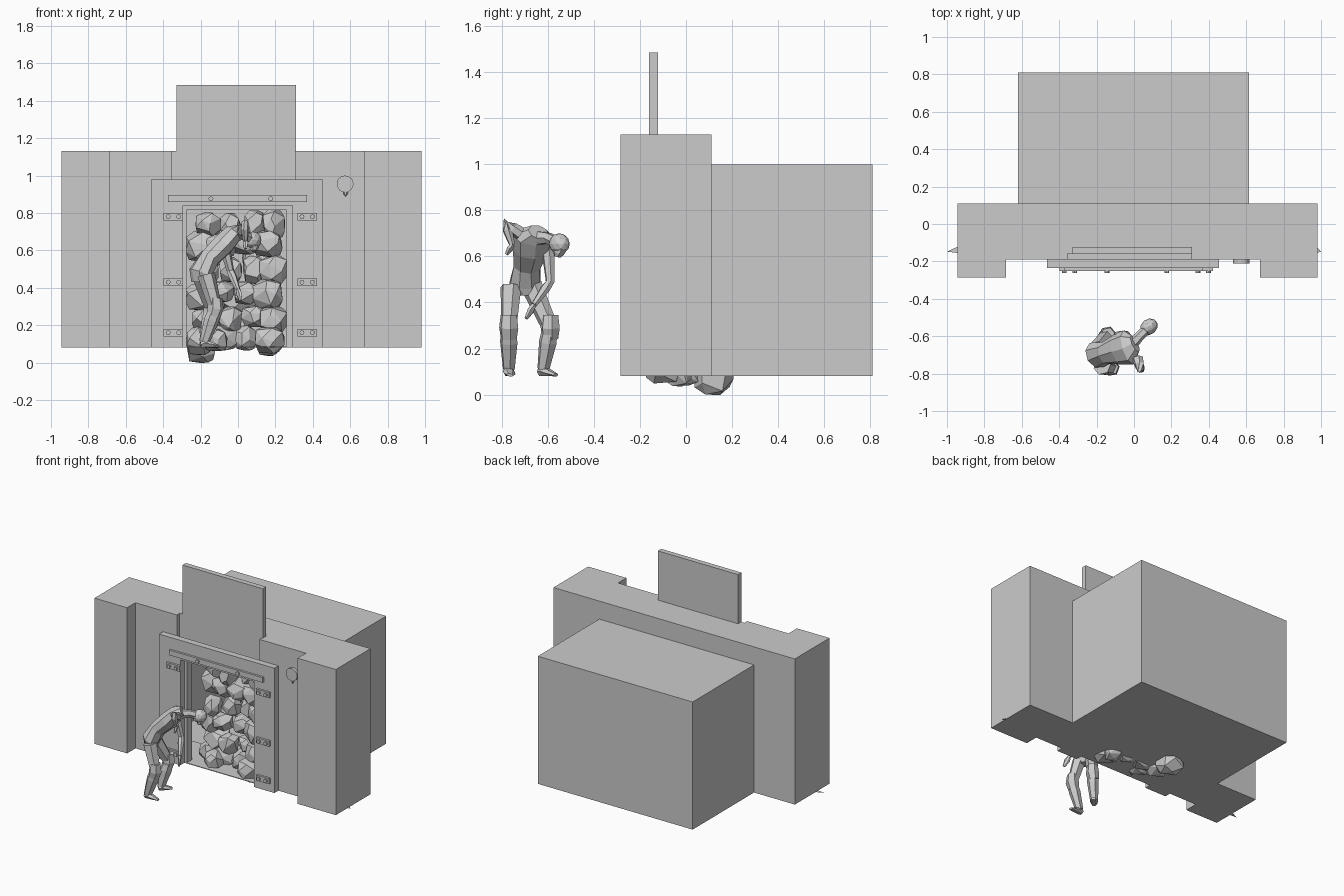
import bpy, bmesh, math, random
from mathutils import Vector, Matrix

if "Cube" in bpy.data.objects:
    bpy.data.objects.remove(bpy.data.objects["Cube"])

random.seed(11)


def finish(name, bm):
    bmesh.ops.recalc_face_normals(bm, faces=bm.faces[:])
    me = bpy.data.meshes.new(name)
    bm.to_mesh(me)
    bm.free()
    ob = bpy.data.objects.new(name, me)
    bpy.context.collection.objects.link(ob)
    return ob


def prism(name, outline, lo, hi):
    """Extrude an xy outline from z=lo to z=hi."""
    bm = bmesh.new()
    face = bm.faces.new([bm.verts.new((x, y, lo)) for x, y in outline])
    new = bmesh.ops.extrude_face_region(bm, geom=[face])["geom"]
    bmesh.ops.translate(bm, vec=(0, 0, hi - lo),
                        verts=[v for v in new if isinstance(v, bmesh.types.BMVert)])
    return finish(name, bm)


def box(name, x0, x1, y0, y1, z0, z1):
    return prism(name, [(x0, y0), (x1, y0), (x1, y1), (x0, y1)], z0, z1)


def disc(name, x, z, r, y0, y1, n=8):
    bm = bmesh.new()
    m = Matrix.Translation((x, (y0 + y1) / 2, z)) @ Matrix.Rotation(math.pi / 2, 4, 'X')
    bmesh.ops.create_cone(bm, cap_ends=True, segments=n, radius1=r, radius2=r,
                          depth=abs(y1 - y0), matrix=m)
    return finish(name, bm)


def cut(ob, *cutters):
    for c in cutters:
        c.hide_render = True
        mod = ob.modifiers.new("cut", 'BOOLEAN')
        mod.operation, mod.object, mod.solver = 'DIFFERENCE', c, 'EXACT'
        bpy.context.view_layer.objects.active = ob
        bpy.ops.object.modifier_apply(modifier=mod.name)
        bpy.data.objects.remove(c)


def loft(name, rings, n=6, side=None):
    """Tube through (point, width radius, depth radius) rings."""
    bm = bmesh.new()
    pts = [Vector(r[0]) for r in rings]
    loops = []
    for i, (_, a, b) in enumerate(rings):
        t = (pts[min(i + 1, len(pts) - 1)] - pts[max(i - 1, 0)]).normalized()
        u = Vector(side or (0.65, -0.75, 0.02))
        u = (u - t * u.dot(t)).normalized()
        w = t.cross(u)
        loops.append([bm.verts.new(pts[i] + u * a * math.cos(k * math.tau / n)
                                   + w * b * math.sin(k * math.tau / n)) for k in range(n)])
    for p, q in zip(loops, loops[1:]):
        for k in range(n):
            bm.faces.new((p[k], p[(k + 1) % n], q[(k + 1) % n], q[k]))
    bm.faces.new(loops[0])
    bm.faces.new(loops[-1])
    return finish(name, bm)


# front wall with projecting side pillars, doorway and sign recess
wall = prism("wall", [(-.945, -.285), (-.685, -.285), (-.685, -.19), (.675, -.19),
                      (.675, -.285), (.98, -.285), (.98, .11), (-.945, .11)], .08, 1.13)
cut(wall, box("sign_recess", -.355, .305, -.3, -.157, .95, 1.3),
    box("cavity", -.61, .605, -.13, .2, .085, .94),
    box("doorway", -.275, .26, -.4, -.1, .085, .815))

# rear block, a shell open towards the doorway
rear = box("rear_block", -.62, .615, .11, .81, .08, 1.0)
bm = bmesh.new()
bm.from_mesh(rear.data)
bmesh.ops.delete(bm, geom=[f for f in bm.faces if f.calc_center_median().y < .12],
                 context='FACES')
bm.to_mesh(rear.data)
bm.free()

# sign board standing above the door
box("sign_board", -.33, .31, -.16, -.122, .98, 1.485)

# door frame
frame = box("door_frame", -.465, .455, -.235, -.188, .08, .98)
cut(frame, box("frame_opening", -.295, .292, -.3, -.1, .0, .84))

# lintel bar and hinge plates with bolts
box("lintel_bar", -.375, .37, -.25, -.235, .858, .895)
for x in (-.145, .175):
    disc("lintel_bolt", x, .876, .013, -.262, -.248)
for z in (.78, .43, .16):
    for x in (-.345, .37):
        box("hinge_plate", x - .052, x + .052, -.25, -.235, z - .02, z + .02)
        for d in (-.028, .028):
            disc("hinge_bolt", x + d, z, .013, -.262, -.248)

# alarm lamp with small drop below
disc("alarm_lamp", .573, .955, .045, -.21, -.188, 16)
drop = loft("lamp_drop", [((.575, -.2, .92), .012, .008), ((.575, -.2, .903), .012, .008),
                          ((.575, -.2, .889), .002, .002)], side=(1, 0, 0))

# tips of the ground sheet showing at both ends
for sx, inner in ((-1, -.94), (1, .975)):
    bm = bmesh.new()
    bm.faces.new([bm.verts.new(p) for p in
                  ((inner, -.12, .082), (sx, -.148, .08), (inner, -.155, .082))])
    finish("ground_tip", bm)


# faceted boulders blocking the doorway
def rock(c, r):
    bm = bmesh.new()
    s = Vector([random.uniform(.82, 1.12) for _ in range(3)])
    for k in range(20):
        h = 1 - 2 * (k + .5) / 20
        a = k * 2.4 + random.uniform(-.35, .35)
        q = math.sqrt(1 - h * h)
        d = Vector((q * math.cos(a), q * math.sin(a), h + random.uniform(-.12, .12)))
        d *= r / max(.72, sum(abs(e) ** 4 for e in d) ** .25)
        bm.verts.new(Vector(c) + Vector((d.x * s.x, d.y * s.y, d.z * s.z)))
    bmesh.ops.convex_hull(bm, input=bm.verts[:])
    bmesh.ops.delete(bm, geom=[v for v in bm.verts if not v.link_faces], context='VERTS')
    bmesh.ops.dissolve_limit(bm, angle_limit=math.radians(16),
                             verts=bm.verts[:], edges=bm.edges[:])
    finish("boulder", bm)


for row in range(6):
    shift = .03 if row % 2 else -.02
    for x in (-.19, -.07, .06, .18):
        z = .12 + row * .122 + random.uniform(-.02, .02) + (.02 if x > 0 and row > 3 else 0)
        y = random.uniform(-.06, .03)
        r = random.uniform(.062, .08)
        rock((max(-.2, min(.19, x + shift)), y, min(z, .74)), r)
for c, r in (((-.2, .12, .09), .085), ((.17, -.1, .12), .075), ((-.12, -.1, .12), .07),
             ((0, .13, .35), .09), ((.12, .13, .55), .09), ((-.13, .12, .6), .09)):
    rock(c, r)

# stooping figure: torso, neck and head
loft("torso", [((-.20, -.70, .43), .055, .045), ((-.20, -.70, .48), .075, .06),
               ((-.15, -.69, .56), .062, .055), ((-.08, -.67, .63), .085, .06),
               ((-.03, -.66, .685), .095, .052), ((.005, -.64, .705), .05, .035)],
     n=8, side=(.6, -.7, .35))
loft("neck", [((-.02, -.65, .68), .035, .035), ((.03, -.60, .68), .026, .026),
              ((.07, -.56, .66), .028, .028)])
bm = bmesh.new()
bmesh.ops.create_icosphere(bm, subdivisions=2, radius=1, matrix=Matrix.Translation(
    (.08, -.55, .655)) @ Matrix.Rotation(math.radians(40), 4, 'Z')
    @ Matrix.Diagonal((.05, .042, .046, 1)))
finish("head", bm)
loft("jaw", [((.09, -.54, .645), .03, .03), ((.085, -.555, .615), .026, .025),
             ((.085, -.56, .598), .014, .014)])

# arms: shoulder, elbow, wrist, hand
arms = {"right": ((.02, -.72, .70), (.035, -.785, .745), (.04, -.755, .65), (.04, -.78, .608)),
        "left": ((-.08, -.60, .65), (-.04, -.59, .49), (.0, -.66, .39), (.015, -.695, .33))}
for s, (a, b, c, d) in arms.items():
    a, b, c, d = map(Vector, (a, b, c, d))
    loft(s + "_arm", [(a, .03, .03), (a.lerp(b, .5), .026, .026), (b, .02, .02),
                      (b.lerp(c, .3), .022, .022), (c, .013, .013)])
    loft(s + "_hand", [(c, .013, .011), (c.lerp(d, .4), .02, .01), (d, .009, .006)])

# legs: hip, knee, ankle, toe
legs = {"right": ((-.17, -.76, .47), (-.12, -.77, .29), (-.18, -.77, .11), (-.10, -.765, .085)),
        "left": ((-.20, -.67, .47), (-.14, -.59, .29), (-.18, -.62, .11), (-.13, -.565, .085))}
for s, (a, b, c, d) in legs.items():
    a, b, c, d = map(Vector, (a, b, c, d))
    loft(s + "_thigh", [(a, .045, .05), (a.lerp(b, .5), .04, .043), (b, .034, .037)])
    loft(s + "_knee", [(b + Vector((0, 0, .055)), .036, .038), (b, .044, .044),
                       (b - Vector((.012, 0, .045)), .036, .038)])
    loft(s + "_shin", [(b, .034, .036), (b.lerp(c, .35), .038, .042), (c, .026, .028)])
    back = c + (c - d) * .25
    loft(s + "_foot", [((back.x, back.y, .098), .02, .02), ((c.x, c.y, .102), .026, .024),
                       (c.lerp(d, .6) - Vector((0, 0, .003)), .027, .013), (d, .016, .007)])
